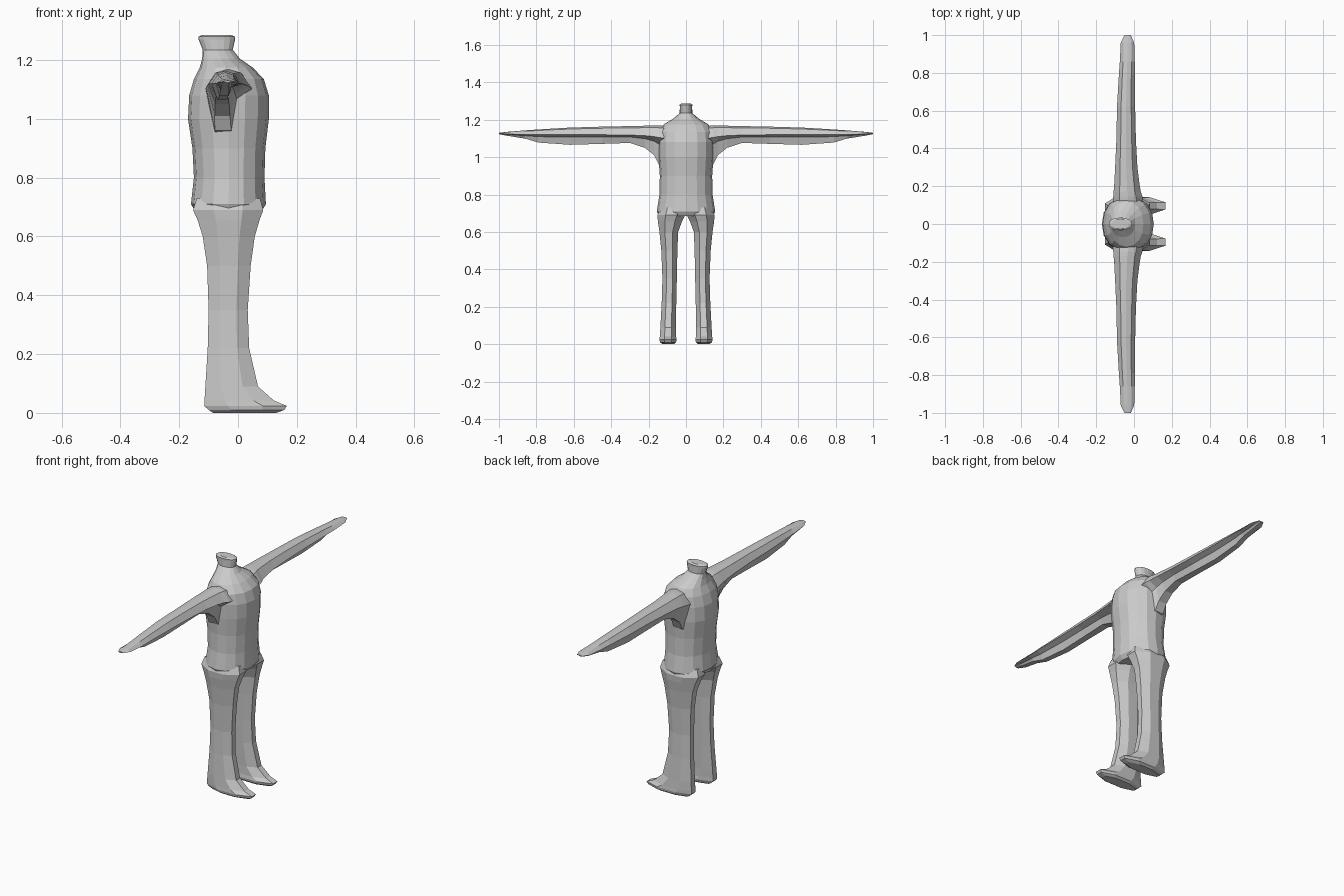
import bpy, bmesh
from math import sin, cos, pi, copysign


def loft(name, rings):
    """Skin a list of equal-length point rings and cap both ends."""
    bm = bmesh.new()
    rows = [[bm.verts.new(p) for p in r] for r in rings]
    n = len(rows[0])
    for a, b in zip(rows, rows[1:]):
        for i in range(n):
            j = (i + 1) % n
            bm.faces.new((a[i], a[j], b[j], b[i]))
    bm.faces.new(rows[0])
    bm.faces.new(rows[-1])
    bmesh.ops.recalc_face_normals(bm, faces=bm.faces)
    me = bpy.data.meshes.new(name)
    bm.to_mesh(me)
    bm.free()
    ob = bpy.data.objects.new(name, me)
    bpy.context.collection.objects.link(ob)
    return ob


def ring(z, x0, x1, y0, y1, n, half=False, power=1.0):
    """Horizontal oval ring that fills the given box."""
    pts = []
    k = 1 / cos(pi / n) if half else 1
    for i in range(n):
        a = 2 * pi * (i + (0.5 if half else 0)) / n
        c, s = [copysign(abs(v) ** power, v) * k for v in (cos(a), sin(a))]
        pts.append(((x0 + x1) / 2 + c * (x1 - x0) / 2,
                    (y0 + y1) / 2 + s * (y1 - y0) / 2, z))
    return pts


# Torso and neck: z, back x, front x, half width
torso = [
    (0.685, -0.145, 0.08, 0.145), (0.71, -0.16, 0.095, 0.156),
    (0.80, -0.15, 0.09, 0.142), (0.90, -0.155, 0.093, 0.140),
    (1.00, -0.17, 0.105, 0.147), (1.08, -0.166, 0.105, 0.148),
    (1.135, -0.15, 0.088, 0.143), (1.175, -0.13, 0.05, 0.12),
    (1.205, -0.122, 0.006, 0.07), (1.235, -0.12, -0.018, 0.034),
    (1.27, -0.134, -0.01, 0.033), (1.28, -0.134, -0.01, 0.034),
    (1.286, -0.12, -0.025, 0.026),
]
body = loft("body", [ring(z, a, b, -w, w, 16, power=0.93) for z, a, b, w in torso])

# Legs and feet: z, back x, front x, inner y, outer y
leg = [
    (0.73, -0.14, 0.075, 0.012, 0.135), (0.69, -0.153, 0.086, 0.004, 0.153),
    (0.655, -0.137, 0.073, 0.022, 0.15), (0.60, -0.12, 0.057, 0.042, 0.142),
    (0.50, -0.105, 0.043, 0.046, 0.132), (0.35, -0.10, 0.033, 0.049, 0.126),
    (0.22, -0.103, 0.038, 0.052, 0.13), (0.09, -0.111, 0.068, 0.054, 0.137),
    (0.042, -0.114, 0.122, 0.053, 0.14), (0.024, -0.115, 0.166, 0.05, 0.142),
    (0.01, -0.10, 0.158, 0.053, 0.139), (0.0, -0.085, 0.13, 0.065, 0.125),
]


def make_leg(s):
    return loft("leg", [[(x, s * y, z) for x, y, z in ring(*r, 8, half=True)] for r in leg])


# Arms: y, back x, front x, top z, edge z, keel bottom z
arm = [
    (0.10, -0.11, 0.05, 1.165, 1.10, 0.94), (0.145, -0.11, 0.045, 1.17, 1.105, 0.96),
    (0.17, -0.108, 0.036, 1.17, 1.11, 1.01), (0.22, -0.104, 0.028, 1.168, 1.115, 1.05),
    (0.30, -0.10, 0.018, 1.166, 1.118, 1.076), (0.45, -0.093, 0.01, 1.163, 1.12, 1.071),
    (0.62, -0.09, 0.006, 1.158, 1.12, 1.066), (0.79, -0.08, 0.004, 1.148, 1.12, 1.078),
    (0.86, -0.075, 0.004, 1.143, 1.12, 1.099), (0.96, -0.07, 0.001, 1.135, 1.124, 1.115),
    (1.00, -0.05, -0.017, 1.13, 1.127, 1.123),
]


def make_arm(s):
    rings = []
    for y, b, f, t, e, k in arm:
        w = f - b
        profile = [(0.5, t), (0.78, t - 0.2 * (t - e)), (1, e), (0.68, e - 0.25 * (e - k)),
                   (0.56, k), (0.2, k), (0, e), (0.22, t - 0.2 * (t - e))]
        rings.append([(b + u * w, s * y, z) for u, z in profile])
    return loft("arm", rings)


# Weld the limbs into the torso
for limb in [f(s) for f in (make_leg, make_arm) for s in (1, -1)]:
    mod = body.modifiers.new("union", 'BOOLEAN')
    mod.operation = 'UNION'
    mod.solver = 'EXACT'
    mod.object = limb
    bpy.context.view_layer.objects.active = body
    bpy.ops.object.modifier_apply(modifier=mod.name)
    bpy.data.objects.remove(limb)
